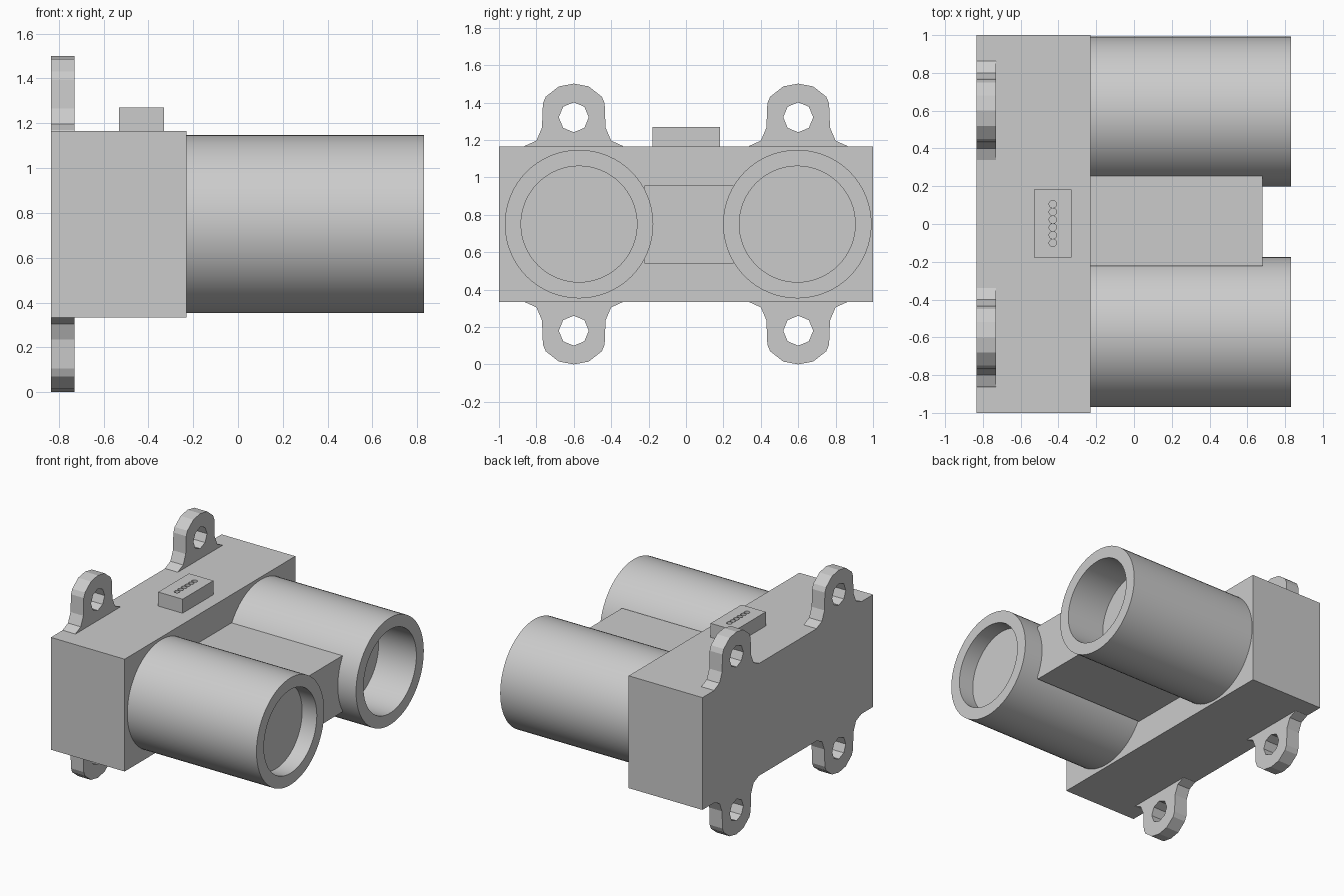
import bpy, bmesh, math
from mathutils import Matrix, Vector

cube = bpy.data.objects.get("Cube")
if cube:
    bpy.data.objects.remove(cube, do_unlink=True)

grey = bpy.data.materials.new("plain_grey")
grey.use_nodes = True
COLOUR = (0.6, 0.6, 0.6, 1)
grey.diffuse_color = COLOUR
grey.node_tree.nodes["Principled BSDF"].inputs["Base Color"].default_value = COLOUR


def finish(name, bm, smooth=False):
    bmesh.ops.recalc_face_normals(bm, faces=bm.faces)
    mesh = bpy.data.meshes.new(name)
    bm.to_mesh(mesh)
    bm.free()
    mesh.materials.append(grey)
    obj = bpy.data.objects.new(name, mesh)
    bpy.context.collection.objects.link(obj)
    if smooth:
        bpy.ops.object.select_all(action="DESELECT")
        obj.select_set(True)
        bpy.context.view_layer.objects.active = obj
        bpy.ops.object.shade_smooth_by_angle(angle=math.radians(30))
    return obj


def box(name, low, high):
    low, high = Vector(low), Vector(high)
    bm = bmesh.new()
    bmesh.ops.create_cube(bm, size=1, matrix=Matrix.Translation((low + high) / 2)
                          @ Matrix.Diagonal((*(high - low), 1)))
    return finish(name, bm)


def circle(cu, cv, r, n):
    return [(cu + r * math.cos(2 * math.pi * i / n),
             cv + r * math.sin(2 * math.pi * i / n)) for i in range(n)]


def plate(name, loops, place, thickness):
    """Outline with holes, filled and given thickness."""
    bm = bmesh.new()
    edges = []
    for loop in loops:
        vs = [bm.verts.new(place(u, v)) for u, v in loop]
        edges += [bm.edges.new((a, b)) for a, b in zip(vs, vs[1:] + vs[:1])]
    bmesh.ops.triangle_fill(bm, edges=edges, use_beauty=True)
    out = bmesh.ops.extrude_face_region(bm, geom=bm.faces[:], use_keep_orig=True)
    moved = [g for g in out["geom"] if isinstance(g, bmesh.types.BMVert)]
    bmesh.ops.translate(bm, verts=moved, vec=thickness)
    return finish(name, bm)


def tube(name, y, floor):
    """Barrel along x with a blind bore ending at x = floor."""
    bm = bmesh.new()
    n, z = 64, 0.75
    rings = []
    for x, r in [(-0.24, 0.397), (0.83, 0.397), (0.83, 0.31), (floor, 0.31)]:
        rings.append([bm.verts.new((x, u, v)) for u, v in circle(y, z, r, n)])
    for a, b in zip(rings, rings[1:]):
        for i in range(n):
            j = (i + 1) % n
            bm.faces.new((a[i], a[j], b[j], b[i]))
    bm.faces.new(rings[0])
    bm.faces.new(rings[-1])
    return finish(name, bm, smooth=True)


# Housing, bridge between the barrels, and barrels
box("housing", (-0.835, -1, 0.333), (-0.23, 1, 1.166))
box("bridge", (-0.24, -0.222, 0.54), (0.68, 0.253, 0.957))
tube("right_barrel", -0.572, 0.71)
tube("left_barrel", 0.595, 0.52)

# Connector with a row of pin holes
pins = [circle(-0.43, -0.1 + 0.041 * i, 0.02, 12) for i in range(6)]
outline = [(-0.53, -0.178), (-0.33, -0.178), (-0.33, 0.183), (-0.53, 0.183)]
plate("connector", [outline] + pins, lambda u, v: (u, v, 1.27), (0, 0, -0.105))

# Four flared mounting ears with faceted holes
half = [(0.27, -0.01), (0.26, 0.003), (0.2, 0.03), (0.17, 0.1), (0.165, 0.23),
        (0.15, 0.265), (0.08, 0.32)]
ear = half + [(0, 0.335)] + [(-u, v) for u, v in reversed(half)]
hole = circle(0, 0.155, 0.08, 8)
for side, y in (("right", -0.6), ("left", 0.6)):
    for level, base, s in (("upper", 1.166, 1), ("lower", 0.335, -1)):
        plate(f"{level}_{side}_ear", [ear, hole],
              lambda u, v: (-0.835, y + u, base + s * v), (0.105, 0, 0))
